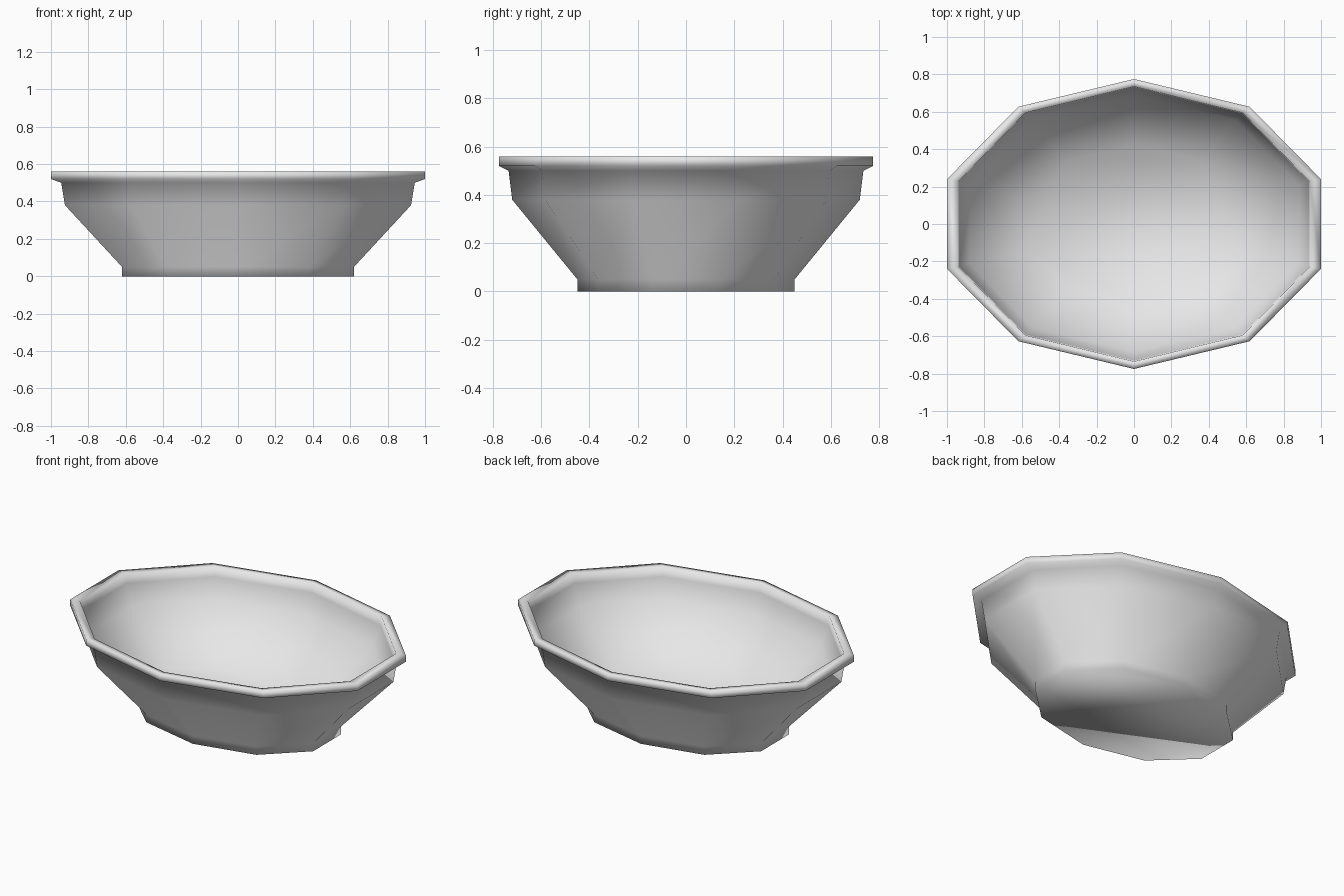
import bpy
import bmesh
from math import cos, sin, pi

default = bpy.data.objects.get("Cube")
if default:
    bpy.data.objects.remove(default, do_unlink=True)

SIDES = 10

# One plain grey glaze
glaze = bpy.data.materials.new("light grey glaze")
glaze.use_nodes = True
grey = (0.8, 0.8, 0.8, 1)
glaze.diffuse_color = grey
glaze.node_tree.nodes["Principled BSDF"].inputs["Base Color"].default_value = grey

# Cross-section as (half width, half depth, height): foot, outer wall, rim, inner wall
profile = [
    (0.62, 0.45, 0.00),
    (0.62, 0.45, 0.05),
    (0.925, 0.72, 0.38),
    (0.945, 0.735, 0.50),
    (1.00, 0.775, 0.52),
    (1.00, 0.775, 0.56),
    (0.94, 0.735, 0.56),
    (0.935, 0.73, 0.50),
    (0.88, 0.685, 0.38),
    (0.58, 0.42, 0.09),
]


def ring(bm, half_width, half_depth, z):
    """Ten-sided oval with a corner on the y axis and flat ends on the x axis."""
    rx = half_width / cos(pi / SIDES)
    corners = [pi / 2 + 2 * pi * i / SIDES for i in range(SIDES)]
    return [bm.verts.new((rx * cos(a), half_depth * sin(a), z)) for a in corners]


# Bowl: rings joined by quads, closed under the foot and at the inner floor
bm = bmesh.new()
rings = [ring(bm, *p) for p in profile]
for low, high in zip(rings, rings[1:]):
    for i in range(SIDES):
        j = (i + 1) % SIDES
        bm.faces.new((low[i], low[j], high[j], high[i]))
bm.faces.new(rings[0][::-1])
bm.faces.new(rings[-1])
bmesh.ops.recalc_face_normals(bm, faces=bm.faces)
for face in bm.faces:
    face.smooth = True

mesh = bpy.data.meshes.new("bowl")
bm.to_mesh(mesh)
bm.free()
mesh.materials.append(glaze)
bowl = bpy.data.objects.new("bowl", mesh)
bpy.context.collection.objects.link(bowl)
